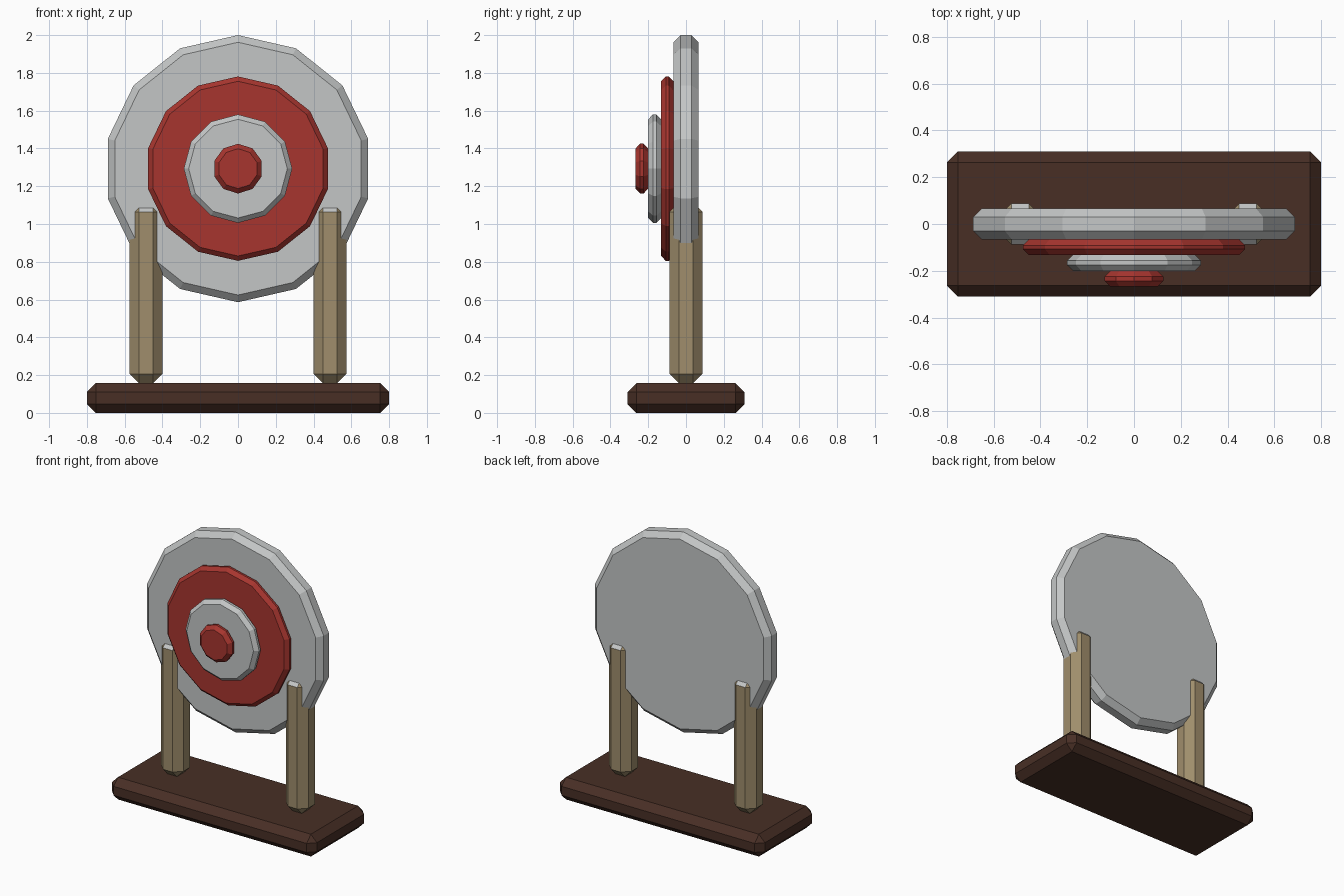
import bpy, bmesh
from mathutils import Matrix, Vector

if "Cube" in bpy.data.objects:
    bpy.data.objects.remove(bpy.data.objects["Cube"], do_unlink=True)


def material(name, r, g, b):
    mat = bpy.data.materials.new(name)
    mat.use_nodes = True
    mat.diffuse_color = (r, g, b, 1)
    mat.node_tree.nodes["Principled BSDF"].inputs["Base Color"].default_value = (r, g, b, 1)
    return mat


white = material("painted white", 0.55, 0.565, 0.565)
red = material("painted red", 0.39, 0.036, 0.028)
tan = material("pale wood", 0.35, 0.27, 0.15)
brown = material("dark wood", 0.065, 0.028, 0.0185)


def finish(bm, name, mats):
    bmesh.ops.recalc_face_normals(bm, faces=bm.faces)
    mesh = bpy.data.meshes.new(name)
    bm.to_mesh(mesh)
    bm.free()
    for mat in mats:
        mesh.materials.append(mat)
    obj = bpy.data.objects.new(name, mesh)
    bpy.context.collection.objects.link(obj)
    return obj


def chamfer(bm, edges, width):
    bmesh.ops.bevel(bm, geom=list(edges), offset=width, segments=1,
                    affect='EDGES', clamp_overlap=True)


def box(name, low, high, width, mats):
    """Box between two corners with every edge chamfered."""
    low, high = Vector(low), Vector(high)
    bm = bmesh.new()
    bmesh.ops.create_cube(bm, size=1)
    bmesh.ops.scale(bm, vec=high - low, verts=bm.verts)
    bmesh.ops.translate(bm, vec=(low + high) / 2, verts=bm.verts)
    chamfer(bm, bm.edges, width)
    return finish(bm, name, mats)


def disc(name, sides, radius, front, back, width, mat):
    """Upright disc facing the front, with chamfered rims."""
    bm = bmesh.new()
    bmesh.ops.create_cone(bm, cap_ends=True, segments=sides, radius1=radius,
                          radius2=radius, depth=back - front)
    rims = [e for e in bm.edges if abs(e.verts[0].co.z - e.verts[1].co.z) < 1e-5]
    chamfer(bm, rims, width)
    place = Matrix.Translation((0, (front + back) / 2, 1.293)) @ Matrix.Rotation(1.570796, 4, 'X')
    bmesh.ops.transform(bm, matrix=place, verts=bm.verts)
    return finish(bm, name, [mat])


# Base board
box("base", (-0.8, -0.31, 0), (0.8, 0.31, 0.157), 0.047, [brown])

# Two posts, with painted slopes at the front and back of the top
for side, x in (("left", 0.487), ("right", -0.487)):
    post = box(side + "_post", (x - 0.088, -0.088, 0.156), (x + 0.088, 0.088, 1.115),
               0.051, [tan, white])
    for face in post.data.polygons:
        if face.normal.z > 0.6:
            face.material_index = 1

# Stacked target discs
disc("outer_disc", 14, 0.707, -0.066, 0.066, 0.037, white)
disc("red_ring", 14, 0.488, -0.132, -0.066, 0.025, red)
disc("inner_disc", 12, 0.287, -0.2, -0.132, 0.025, white)
disc("bullseye", 10, 0.132, -0.268, -0.2, 0.025, red)
